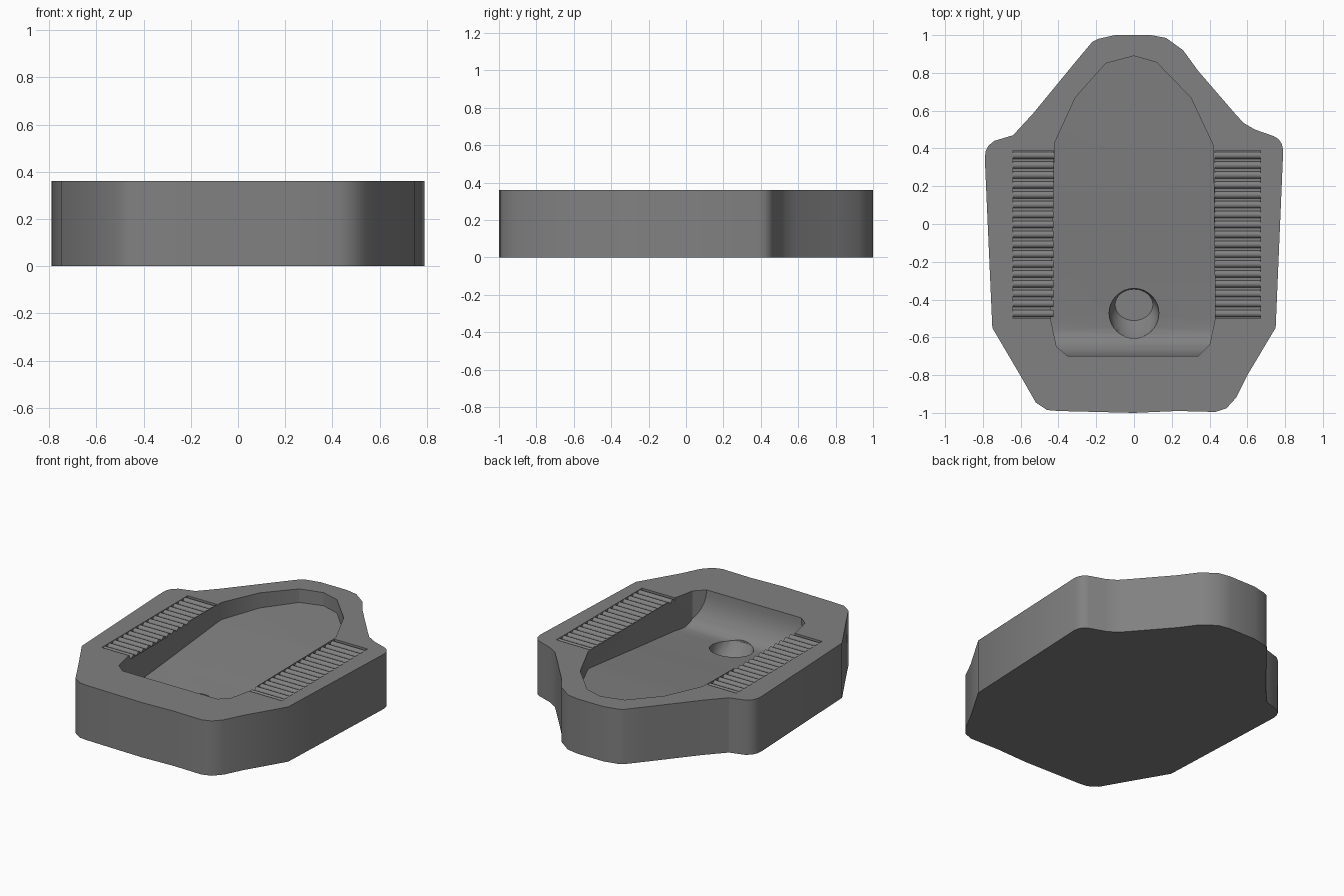
import bpy, bmesh, math

if "Cube" in bpy.data.objects:
    bpy.data.objects.remove(bpy.data.objects["Cube"])

TOP = 0.36


def mesh_object(name, bm):
    bmesh.ops.recalc_face_normals(bm, faces=bm.faces)
    me = bpy.data.meshes.new(name)
    bm.to_mesh(me)
    bm.free()
    ob = bpy.data.objects.new(name, me)
    bpy.context.collection.objects.link(ob)
    return ob


def loft(name, rings):
    """Closed solid through matching rings of points."""
    bm = bmesh.new()
    loops = [[bm.verts.new(p) for p in ring] for ring in rings]
    n = len(loops[0])
    for a, b in zip(loops, loops[1:]):
        for i in range(n):
            j = (i + 1) % n
            bm.faces.new((a[i], a[j], b[j], b[i]))
    bm.faces.new(loops[0])
    bm.faces.new(loops[-1])
    return mesh_object(name, bm)


def prism_z(name, pts, z0, z1):
    return loft(name, [[(x, y, z) for x, y in pts] for z in (z0, z1)])


def prism_x(name, pts, x0, x1):
    return loft(name, [[(x, y, z) for y, z in pts] for x in (x0, x1)])


def boolean(ob, cutter, op='DIFFERENCE'):
    cutter.hide_render = True
    mod = ob.modifiers.new("cut", 'BOOLEAN')
    mod.object, mod.operation, mod.solver = cutter, op, 'EXACT'
    bpy.context.view_layer.objects.active = ob
    bpy.ops.object.modifier_apply(modifier=mod.name)
    bpy.data.objects.remove(cutter)


# Outer ceramic block
outline = [(-0.22, 0.965), (-0.19, 0.98), (-0.1, 1.0), (0.09, 1.0), (0.17, 0.985), (0.26, 0.92),
           (0.34, 0.81), (0.53, 0.59), (0.58, 0.535), (0.64, 0.5), (0.74, 0.465),
           (0.765, 0.45), (0.782, 0.425), (0.79, 0.39), (0.75, -0.55), (0.6, -0.8),
           (0.54, -0.92), (0.49, -0.975), (0.43, -0.995), (0.23, -0.99), (0, -1.0),
           (-0.4, -0.99), (-0.46, -0.985), (-0.52, -0.945), (-0.6, -0.805), (-0.75, -0.55),
           (-0.79, 0.35), (-0.785, 0.385), (-0.77, 0.415), (-0.74, 0.44), (-0.64, 0.47),
           (-0.53, 0.59), (-0.3, 0.87)]
body = prism_z("pan_body", outline, 0, TOP)

# Basin: plan outline intersected with the side profile of the sloping floor
plan = [(0, 0.89), (0.12, 0.855), (0.3, 0.67), (0.42, 0.415), (0.43, -0.5),
        (0.4, -0.64), (0.34, -0.7), (-0.35, -0.7), (-0.41, -0.65), (-0.44, -0.51),
        (-0.42, 0.43), (-0.31, 0.67), (-0.15, 0.85)]
basin = prism_z("basin_cutter", plan, 0.05, 0.5)
profile = [(1.0, 0.5), (1.0, 0.28), (0.4, 0.245), (-0.145, 0.182), (-0.5, 0.143)]
for i in range(9):
    t = math.radians(90 * i / 8)
    profile.append((-0.56 - 0.14 * math.sin(t), TOP - 0.22 * math.cos(t)))
profile += [(-0.75, 0.37), (-0.75, 0.5)]
boolean(basin, prism_x("floor_cutter", profile, -0.6, 0.6), 'INTERSECT')
boolean(body, basin)

# Drain hole, narrowing and leaning forward
rings = []
for y, z, rx, ry in ((-0.473, 0.3, 0.132, 0.132), (-0.473, 0.14, 0.132, 0.132),
                     (-0.455, 0.09, 0.12, 0.115), (-0.428, 0.04, 0.1, 0.083)):
    rings.append([(rx * math.cos(a), y + ry * math.sin(a), z)
                  for a in (2 * math.pi * k / 32 for k in range(32))])
boolean(body, loft("drain_cutter", rings))

# Ribbed foot treads set in shallow pockets
Y0, Y1, COUNT, DEPTH = -0.5, 0.39, 17, 0.018
pitch = (Y1 - Y0) / COUNT
for side, x0, x1 in (("left", -0.64, -0.427), ("right", 0.429, 0.67)):
    pocket = [(x0, Y0), (x1, Y0), (x1, Y1), (x0, Y1)]
    boolean(body, prism_z("pocket_cutter", pocket, TOP - DEPTH, 0.5))
    ribs = []
    for k in range(COUNT):
        yc = Y0 + (k + 0.5) * pitch
        arc = [math.pi * i / 8 for i in range(9)]
        pts = [(yc + 0.019 * math.cos(a), TOP - DEPTH - 0.002 + DEPTH * math.sin(a)) for a in arc]
        ribs.append(prism_x(side + "_tread_ribs", pts, x0, x1))
    bpy.ops.object.select_all(action='DESELECT')
    for r in ribs:
        r.select_set(True)
    bpy.context.view_layer.objects.active = ribs[0]
    bpy.ops.object.join()
    ribs[0].name = side + "_tread_ribs"

# Dark grey glaze on every part
glaze = bpy.data.materials.new("dark_grey_glaze")
glaze.diffuse_color = (0.22, 0.22, 0.22, 1)
glaze.use_nodes = True
glaze.node_tree.nodes["Principled BSDF"].inputs["Base Color"].default_value = glaze.diffuse_color
for ob in bpy.context.scene.objects:
    ob.data.materials.clear()
    ob.data.materials.append(glaze)

# Smooth shading with crisp edges
bpy.ops.object.select_all(action='SELECT')
bpy.context.view_layer.objects.active = body
bpy.ops.object.shade_smooth_by_angle(angle=math.radians(30))
